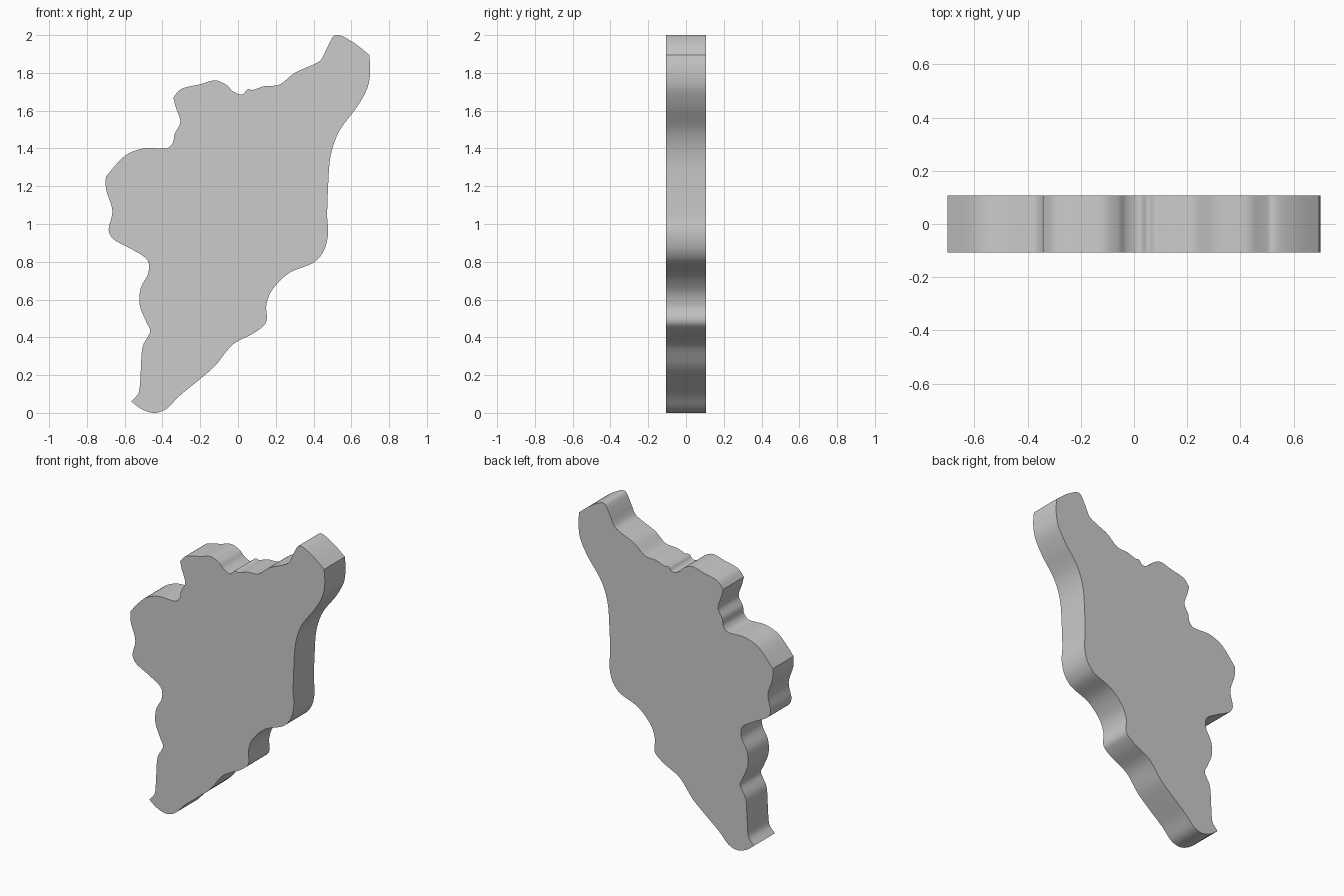
import bpy, bmesh, math
from mathutils import Vector

if "Cube" in bpy.data.objects:
    bpy.data.objects.remove(bpy.data.objects["Cube"])

HALF_DEPTH = 0.107
STEPS = 5

# Outline in x, z, anticlockwise from the bottom tip
OUTLINE = [
    (-.445, 0), (-.38, .02), (-.31, .09), (-.2, .18), (-.12, .25), (-.03, .36),
    (.08, .42), (.14, .465), (.153, .50), (.15, .57), (.18, .65), (.27, .74),
    (.40, .795), (.455, .86), (.477, .95), (.472, 1.04), (.477, 1.2), (.49, 1.36),
    (.535, 1.49), (.63, 1.62), (.685, 1.72), (.70, 1.81), (.695, 1.895),
    (.62, 1.955), (.55, 1.995), (.51, 1.998), (.475, 1.94), (.44, 1.87),
    (.39, 1.84), (.30, 1.80), (.22, 1.738), (.14, 1.73), (.08, 1.71), (.05, 1.713),
    (.03, 1.69), (.01, 1.685), (-.03, 1.705), (-.06, 1.735), (-.12, 1.76),
    (-.2, 1.74), (-.3, 1.715), (-.342, 1.67), (-.33, 1.62), (-.305, 1.54),
    (-.335, 1.48), (-.345, 1.43), (-.38, 1.40), (-.5, 1.40), (-.6, 1.36),
    (-.70, 1.25), (-.698, 1.18), (-.665, 1.07), (-.685, .97), (-.66, .92),
    (-.56, .865), (-.48, .81), (-.475, .74), (-.515, .66), (-.52, .57),
    (-.485, .48), (-.465, .43), (-.505, .35), (-.515, .22), (-.525, .11),
    (-.565, .06), (-.51, .02),
]
CORNERS = {22, 41, 49, 64}


def spline(points, corners, steps):
    """Closed Catmull-Rom curve that breaks its tangent at the corners."""
    n, result = len(points), []
    for i in range(n):
        j = (i + 1) % n
        p1, p2 = Vector(points[i]), Vector(points[j])
        p0 = p1 if i in corners else Vector(points[i - 1])
        p3 = p2 if j in corners else Vector(points[(j + 1) % n])
        span = (p2 - p1).length
        # limit tangents so uneven spacing does not overshoot
        t1, t2 = (p2 - p0) / 2, (p3 - p1) / 2
        t1 *= min(1, span / max(t1.length, 1e-6))
        t2 *= min(1, span / max(t2.length, 1e-6))
        for k in range(steps):
            t = k / steps
            result.append(p1 * (2*t**3 - 3*t**2 + 1) + t1 * (t**3 - 2*t**2 + t)
                          + p2 * (3*t**2 - 2*t**3) + t2 * (t**3 - t**2))
    return result


# Flat slab: front face extruded straight to the back
bm = bmesh.new()
front = bm.faces.new([bm.verts.new((p.x, -HALF_DEPTH, p.y))
                      for p in spline(OUTLINE, CORNERS, STEPS)])
extruded = bmesh.ops.extrude_face_region(bm, geom=[front], use_keep_orig=True)
moved = [g for g in extruded["geom"] if isinstance(g, bmesh.types.BMVert)]
bmesh.ops.translate(bm, verts=moved, vec=(0, 2 * HALF_DEPTH, 0))
bmesh.ops.recalc_face_normals(bm, faces=bm.faces)
mesh = bpy.data.meshes.new("map_slab")
bm.to_mesh(mesh)
bm.free()

slab = bpy.data.objects.new("map_slab", mesh)
bpy.context.collection.objects.link(slab)
bpy.context.view_layer.objects.active = slab
slab.select_set(True)
bpy.ops.object.shade_smooth_by_angle(angle=math.radians(35))
